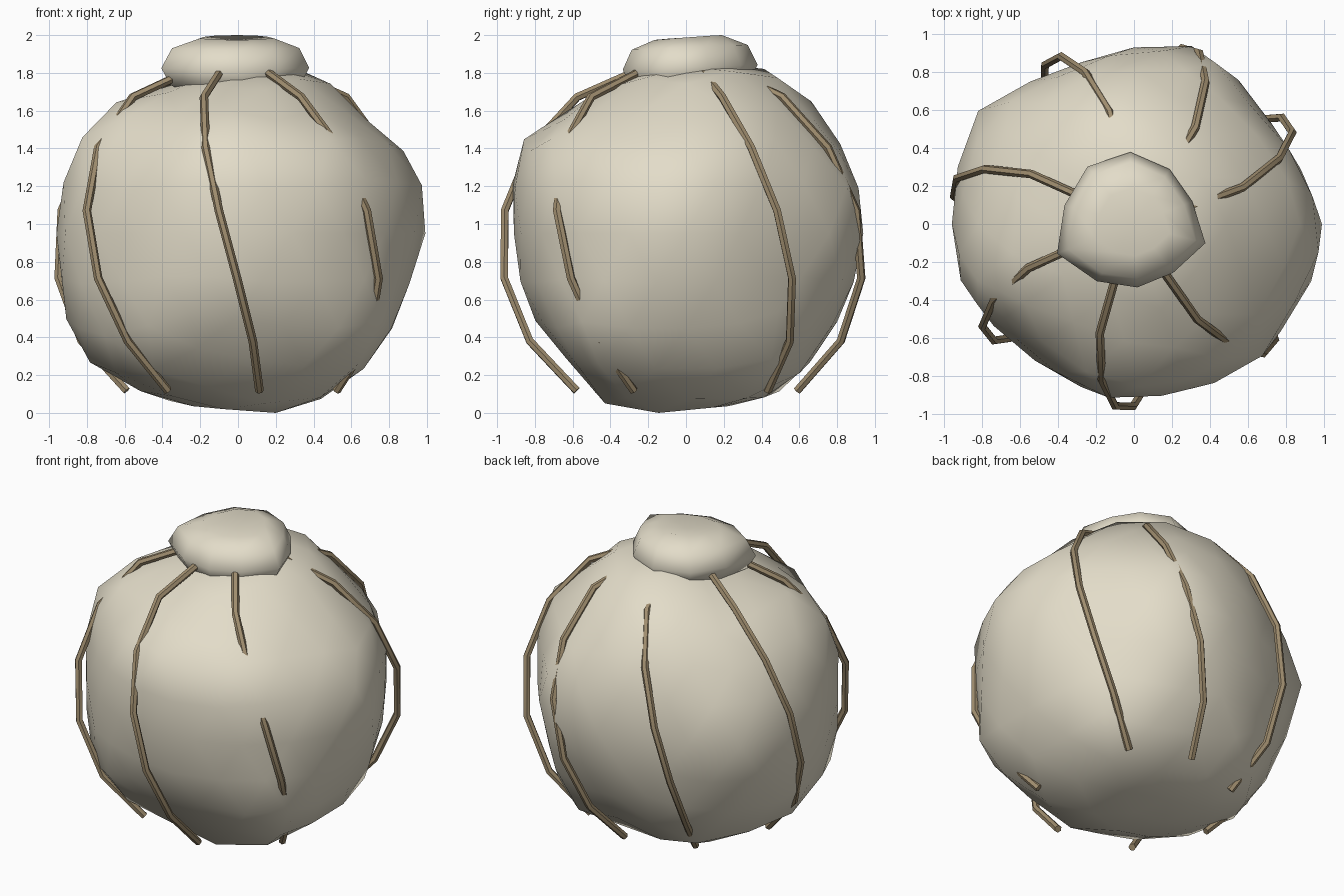
import bpy, bmesh, math
from mathutils import Vector

cube = bpy.data.objects.get("Cube")
if cube:
    bpy.data.objects.remove(cube, do_unlink=True)


def material(name, colour):
    mat = bpy.data.materials.new(name)
    mat.use_nodes = True
    mat.diffuse_color = (*colour, 1)
    mat.node_tree.nodes["Principled BSDF"].inputs["Base Color"].default_value = (*colour, 1)
    return mat


def mesh_object(name, bm, mat):
    bmesh.ops.recalc_face_normals(bm, faces=bm.faces)
    for face in bm.faces:
        face.smooth = True
    mesh = bpy.data.meshes.new(name)
    bm.to_mesh(mesh)
    bm.free()
    mesh.materials.append(mat)
    obj = bpy.data.objects.new(name, mesh)
    bpy.context.collection.objects.link(obj)
    return obj


def direction(azimuth, elevation):
    a, e = math.radians(azimuth), math.radians(elevation)
    return Vector((math.cos(a) * math.cos(e), math.sin(a) * math.cos(e), math.sin(e)))


cream = material("cream", (0.77, 0.72, 0.585))
brown = material("cord brown", (0.35, 0.268, 0.158))

# Lumpy body: radii every 22.5 degrees around three crossing outlines
CENTRE = Vector((0, 0, 0.95))
LEVEL = (.97, .90, .89, 1.0, .93, .88, .93, .95, .96, .96, .88, .90, .91, .92, .95, .96)
FRONT = (.97, .97, .88, .89, .85, .85, .92, .94, .96, .98, 1.0, .96, .93, .97, .98, .94)
SIDE = (.93, .94, .91, .91, .85, .86, .87, .97, .91, .93, .91, .98, .93, .95, .94, .92)

# Swellings between the outlines: azimuth, elevation, height
BUMPS = [(direction(a, e), h) for a, e, h in (
    (-8, 12, .05), (145, -3, .08), (196, 30, .06), (264, 32, .07), (308, 25, .09),
    (322, -32, .11), (310, -64, .06), (206, 42, .04), (224, -35, .1), (178, -36, .05),
    (46, -50, .1), (130, -50, .1), (65, 62, .05), (14, 64, .06), (110, 60, .06),
    (300, 66, .04), (107, 40, .05), (25, 30, .05), (69, 12, .02))]


def outline_radius(table, u, v):
    step = (math.atan2(v, u) / math.tau % 1) * len(table)
    i = int(step) % len(table)
    t = step - int(step)
    return table[i] * (1 - t) + table[(i + 1) % len(table)] * t


def body_radius(d):
    total = weight_sum = 0
    for table, u, v, off in ((LEVEL, d.x, d.y, d.z), (FRONT, d.x, d.z, d.y), (SIDE, d.y, d.z, d.x)):
        weight = (1 - off * off) / (off * off + 0.03) + 1e-6
        total += weight * outline_radius(table, u, v)
        weight_sum += weight
    swelling = sum(h * max(0, d.dot(b)) ** 26 for b, h in BUMPS)
    return total / weight_sum + swelling


bm = bmesh.new()
bmesh.ops.create_icosphere(bm, subdivisions=3, radius=1)
for vert in bm.verts:
    d = vert.co.normalized()
    vert.co = CENTRE + d * body_radius(d)
lowest = min(v.co.z for v in bm.verts)
for vert in bm.verts:
    vert.co.z -= lowest * max(0, 1 - vert.co.z)
mesh_object("body", bm, cream)

# Uneven knob on top, lofted from scaled rings with a dimpled crown
KNOB = (.39, .33, .345, .38, .39, .38, .435, .36, .335, .33)
RINGS = ((.6, 1.69), (.88, 1.74), (1, 1.83), (.86, 1.935), (.5, 1.987))
bm = bmesh.new()
loops = []
for scale, z in RINGS:
    loop = []
    for k, radius in enumerate(KNOB):
        a = math.radians(36 * k - 15)
        r = radius * scale
        loop.append(bm.verts.new((r * math.cos(a), r * math.sin(a), z + 0.013 * math.sin(a))))
    loops.append(loop)
n = len(KNOB)
for low, high in zip(loops, loops[1:]):
    for k in range(n):
        bm.faces.new((low[k], low[(k + 1) % n], high[(k + 1) % n], high[k]))
for loop, z in ((loops[0], 1.66), (loops[-1], 1.96)):
    tip = bm.verts.new((0, 0, z))
    for k in range(n):
        bm.faces.new((loop[k], loop[(k + 1) % n], tip))
mesh_object("top_knob", bm, cream)

# Twisting cords that run down the body and dip in and out of it
POLAR = (8, 38, 59, 80, 101, 122, 143)
for number, heading in enumerate((30, 69, 113.5, 165.5, 214, 264, 315), 1):
    curve = bpy.data.curves.new("cord", "CURVE")
    curve.dimensions = "3D"
    curve.bevel_depth = 0.023
    curve.bevel_resolution = 1
    curve.use_fill_caps = True
    spline = curve.splines.new("POLY")
    spline.points.add(len(POLAR) - 1)
    for i, point in enumerate(spline.points):
        d = direction(heading + 5.7 * (i - 3), 90 - POLAR[i])
        point.co = (*(d * 0.98 + Vector((0, 0, 0.9))), 1)
    curve.materials.append(brown)
    cord = bpy.data.objects.new(f"cord_{number}", curve)
    bpy.context.collection.objects.link(cord)
    bpy.ops.object.select_all(action="DESELECT")
    cord.select_set(True)
    bpy.context.view_layer.objects.active = cord
    bpy.ops.object.convert(target="MESH")
    bpy.ops.object.shade_smooth_by_angle(angle=math.radians(35))
